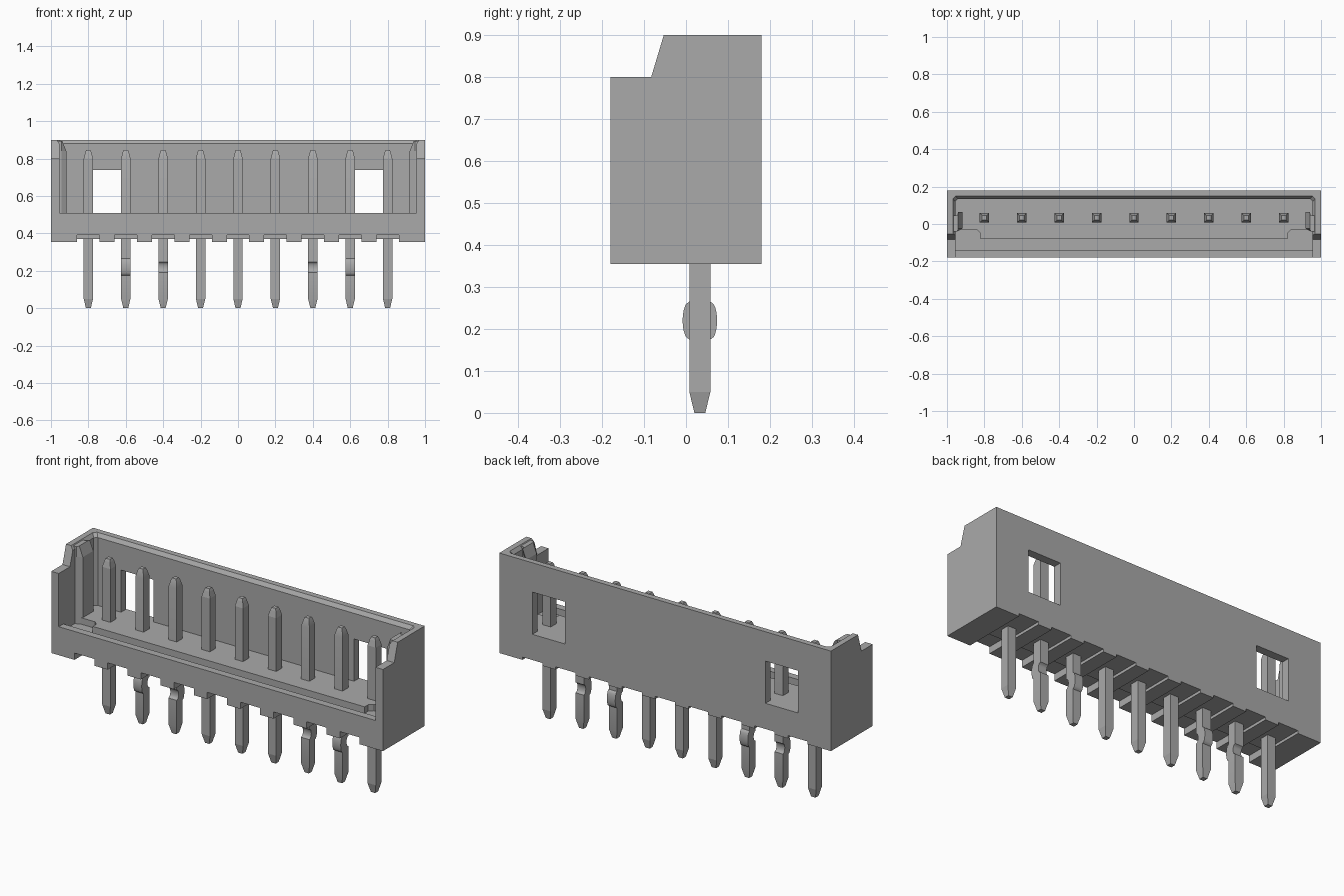
import bpy, bmesh, math

cube = bpy.data.objects.get("Cube")
if cube:
    bpy.data.objects.remove(cube, do_unlink=True)

mat = bpy.data.materials.new("mid_grey")
mat.use_nodes = True
GREY = (0.4, 0.4, 0.4, 1)
mat.diffuse_color = GREY
mat.node_tree.nodes["Principled BSDF"].inputs["Base Color"].default_value = GREY


def loft(name, loops):
    """Closed solid skinned through equal-length point loops."""
    bm = bmesh.new()
    rings = [[bm.verts.new(p) for p in loop] for loop in loops]
    n = len(rings[0])
    for a, b in zip(rings, rings[1:]):
        for i in range(n):
            j = (i + 1) % n
            bm.faces.new((a[i], a[j], b[j], b[i]))
    bm.faces.new(rings[0])
    bm.faces.new(rings[-1])
    bmesh.ops.recalc_face_normals(bm, faces=bm.faces)
    mesh = bpy.data.meshes.new(name)
    bm.to_mesh(mesh)
    bm.free()
    mesh.materials.append(mat)
    obj = bpy.data.objects.new(name, mesh)
    bpy.context.collection.objects.link(obj)
    return obj


def rect(x0, x1, y0, y1, z):
    return [(x0, y0, z), (x1, y0, z), (x1, y1, z), (x0, y1, z)]


def box(name, x0, x1, y0, y1, z0, z1):
    return loft(name, [rect(x0, x1, y0, y1, z) for z in (z0, z1)])


def prism(name, outline, z0, z1):
    return loft(name, [[(x, y, z) for x, y in outline] for z in (z0, z1)])


def cut(target, cutter):
    cutter.hide_render = True
    mod = target.modifiers.new("cut", 'BOOLEAN')
    mod.operation = 'DIFFERENCE'
    mod.solver = 'EXACT'
    mod.object = cutter
    bpy.context.view_layer.objects.active = target
    bpy.ops.object.modifier_apply(modifier=mod.name)
    bpy.data.objects.remove(cutter, do_unlink=True)


BOTTOM, FLOOR, TOP = 0.355, 0.51, 0.9
PINS = [-0.8 + 0.2 * i for i in range(9)]
PIN_Y = 0.033

# Housing block with the stepped side profile
side = [(-0.18, BOTTOM), (0.18, BOTTOM), (0.18, TOP),
        (-0.053, TOP), (-0.083, 0.8), (-0.18, 0.8)]
housing = loft("housing", [[(x, y, z) for y, z in side] for x in (-1, 1)])


# Cavity with clipped back corners and a flared mouth
def cavity_loop(z, grow=0):
    x, y, c = 0.955 + grow, 0.135 + grow, 0.015
    return [(-x, -0.3, z), (x, -0.3, z), (x, y - c, z),
            (x - c, y, z), (c - x, y, z), (-x, y - c, z)]


cut(housing, loft("cavity_cutter", [
    cavity_loop(FLOOR), cavity_loop(0.88), cavity_loop(TOP, 0.014),
    cavity_loop(TOP + 0.1, 0.014)]))

# Trough behind the front lip, wrapping round the floor corners
half = [(0.955, -0.14), (0.955, -0.03), (0.84, -0.03), (0.82, -0.05), (0.82, -0.08)]
trough = half + [(-x, y) for x, y in reversed(half)]
cut(housing, prism("trough_cutter", trough, 0.475, FLOOR + 0.1))

# Two windows in the back wall
for s in (-1, 1):
    x0, x1 = sorted((s * 0.605, s * 0.8))
    cut(housing, box("window_cutter", x0, x1, 0.1, 0.25, FLOOR, 0.74))

# Underside grooves: shallow right through, deeper towards the front
for x in PINS:
    groove = [(-0.3, 0.2), (-0.3, 0.392), (-0.06, 0.392),
              (-0.06, 0.37), (0.3, 0.37), (0.3, 0.2)]
    cut(housing, loft("groove_cutter", [
        [(px, y, z) for y, z in groove] for px in (x - 0.06, x + 0.06)]))

# Guide ribs on the inside of both end walls
for s, label in ((1, "left"), (-1, "right")):
    def rib_loop(z, inset=0):
        pts = [(0.97, 0.045), (0.945, 0.045), (0.918 + inset, 0.065),
               (0.918 + inset, -0.025), (0.945, -0.04), (0.97, -0.04)]
        return [(s * x, y, z) for x, y in pts]
    loft(label + "_guide_rib",
         [rib_loop(FLOOR - 0.04), rib_loop(0.84), rib_loop(0.895, 0.022)])


# Contact pins: tapered ends, and a retention kink on four of them
def pin(name, x, kink):
    h = 0.025
    sections = [(0, 0.013, 0, 0), (0.05, h, 0, 0)]
    if kink:
        steps = 16
        for i in range(steps + 1):
            d = -0.045 + 0.09 * i / steps
            outer = 0.016 * math.sqrt(max(0, 1 - (d / 0.045) ** 2))
            inner = 0.016 * math.sqrt(max(0, 1 - (d / 0.028) ** 2))
            sections.append((0.22 + d, h, outer, inner))
    sections += [(0.8, h, 0, 0), (0.832, 0.017, 0, 0), (0.845, 0.012, 0, 0)]
    loops = []
    for z, w, outer, inner in sections:
        front, back = (-outer, -inner) if kink < 0 else (inner, outer)
        loops.append(rect(x - w, x + w, PIN_Y - w + front, PIN_Y + w + back, z))
    obj = loft(name, loops)
    if kink:
        bpy.ops.object.select_all(action='DESELECT')
        obj.select_set(True)
        bpy.context.view_layer.objects.active = obj
        bpy.ops.object.shade_smooth_by_angle(angle=math.radians(35))


KINKS = {1: -1, 2: 1, 6: 1, 7: -1}
for i, x in enumerate(PINS):
    pin("pin_%d" % (i + 1), x, KINKS.get(i, 0))
